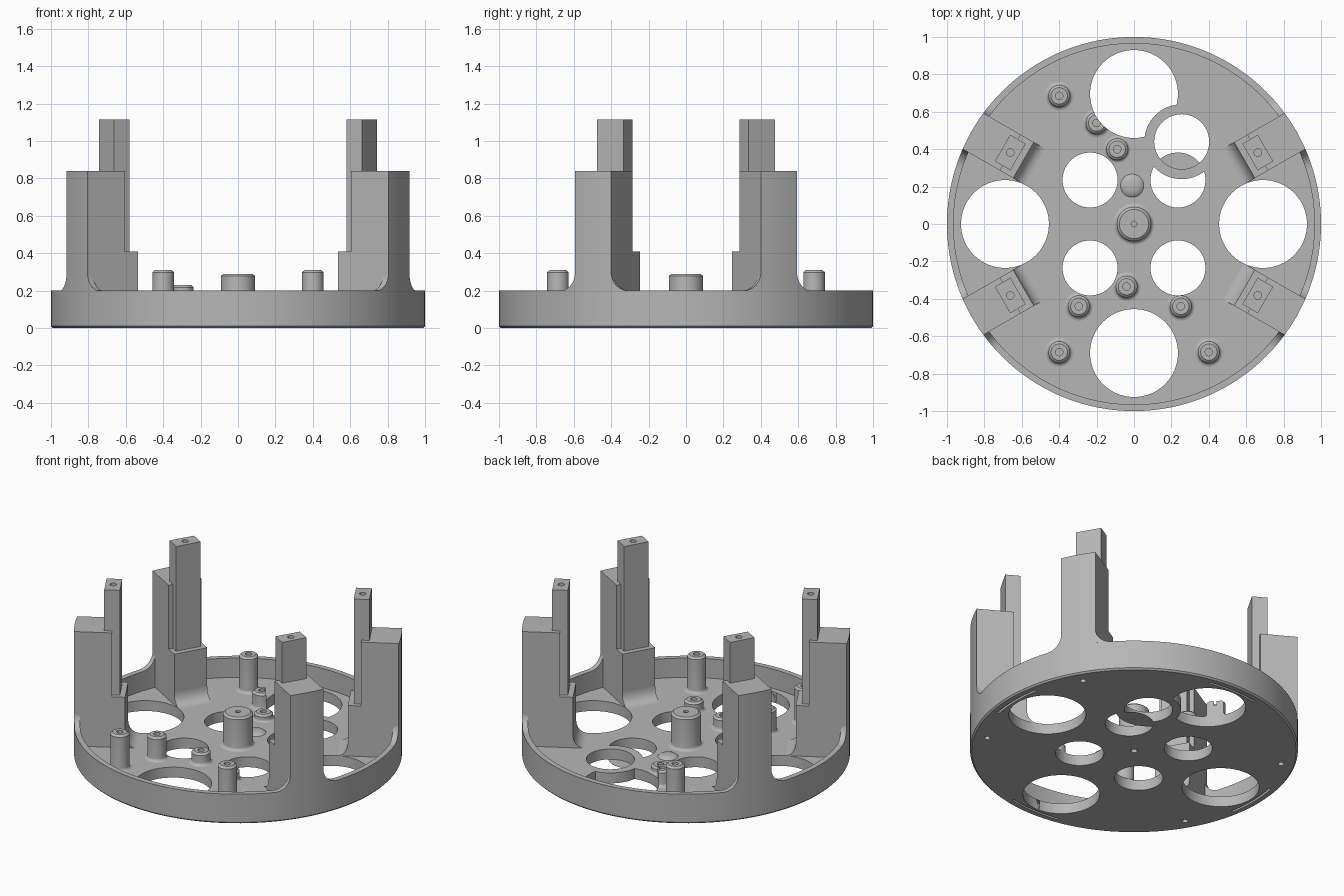
import bpy, bmesh, math
from math import sin, cos, pi, radians
from mathutils import Matrix, Vector

if "Cube" in bpy.data.objects:
    bpy.data.objects.remove(bpy.data.objects["Cube"])

FLOOR, RIM, INNER = 0.07, 0.20, 0.965
HALF = 0.111                     # half width of an arm

grey = bpy.data.materials.new("matte grey")
grey.use_nodes = True
grey.diffuse_color = (0.47, 0.47, 0.47, 1)
grey.node_tree.nodes["Principled BSDF"].inputs["Base Color"].default_value = (0.47, 0.47, 0.47, 1)


def finish(bm, name, loc=(0, 0, 0), turn=0):
    bmesh.ops.remove_doubles(bm, verts=bm.verts, dist=1e-5)
    bmesh.ops.recalc_face_normals(bm, faces=bm.faces)
    bm.transform(Matrix.Translation(loc) @ Matrix.Rotation(turn, 4, 'Z'))
    me = bpy.data.meshes.new(name)
    bm.to_mesh(me)
    bm.free()
    ob = bpy.data.objects.new(name, me)
    me.materials.append(grey)
    bpy.context.collection.objects.link(ob)
    return ob


def smooth(ob):
    bpy.ops.object.select_all(action='DESELECT')
    bpy.context.view_layer.objects.active = ob
    ob.select_set(True)
    bpy.ops.object.shade_smooth_by_angle(angle=radians(30))


def boolean(ob, cutter, operation='DIFFERENCE'):
    mod = ob.modifiers.new("cut", 'BOOLEAN')
    mod.operation, mod.object, mod.solver = operation, cutter, 'EXACT'
    bpy.context.view_layer.objects.active = ob
    bpy.ops.object.modifier_apply(modifier=mod.name)


def lathe(name, profile, loc=(0, 0, 0), seg=40):
    """Turn an (r, z) profile that starts and ends on the axis."""
    bm = bmesh.new()
    rings = [[bm.verts.new((r * cos(2 * pi * i / seg), r * sin(2 * pi * i / seg), z))
              for i in range(seg)] if r else [bm.verts.new((0, 0, z))] for r, z in profile]
    for a, b in zip(rings, rings[1:]):
        for i in range(seg):
            j = (i + 1) % seg
            if len(a) == 1:
                bm.faces.new((a[0], b[i], b[j]))
            elif len(b) == 1:
                bm.faces.new((a[i], a[j], b[0]))
            else:
                bm.faces.new((a[i], a[j], b[j], b[i]))
    return finish(bm, name, loc)


def extrude(bm, points, offset):
    """Solid from a planar outline pushed along an offset."""
    low = [bm.verts.new(p) for p in points]
    high = [bm.verts.new(Vector(p) + Vector(offset)) for p in points]
    bm.faces.new(low)
    bm.faces.new(high[::-1])
    for i in range(len(low)):
        j = (i + 1) % len(low)
        bm.faces.new((low[i], low[j], high[j], high[i]))


def disc(name, x, y, r, z0, z1, seg=64):
    return lathe(name, [(0, z0), (r, z0), (r, z1), (0, z1)], (x, y, 0), seg)


# Dish: floor with a thin raised rim
dish = lathe("dish", [(0, 0), (0.99, 0), (1, 0.01), (1, RIM), (INNER, RIM),
                      (INNER, FLOOR), (0, FLOOR)], seg=160)

# Openings through the floor
openings = [(0.69, 0, 0.235), (-0.69, 0, 0.235), (0, 0.695, 0.235), (0, -0.69, 0.235)]
openings += [(sx * 0.235, sy * 0.235, 0.147) for sx in (1, -1) for sy in (1, -1)]
cutters = [disc("opening_cutter", x, y, r, -0.1, 0.6) for x, y, r in openings]
for c in cutters:
    boolean(dish, c)

# Ring that bridges two of the openings
ring = disc("ring_cutter", 0.255, 0.44, 0.2, 0, FLOOR)
boolean(dish, ring, 'UNION')
ring_hole = disc("ring_hole_cutter", 0.255, 0.44, 0.147, -0.1, 0.3)
boolean(dish, ring_hole)

# Screw holes and shallow arc slots underneath
under = [disc("screw_cutter", 0.91 * cos(a), 0.91 * sin(a), 0.018, -0.1, 0.045, 20)
         for a in map(radians, (30, 150, 210, 330))]
under.append(disc("screw_cutter", 0, 0, 0.02, -0.1, 0.045, 20))
for q in range(4):
    bm = bmesh.new()
    arc = [radians(-11 + 2 * i) for i in range(12)]
    outline = [(0.957 * cos(a), 0.957 * sin(a), -0.05) for a in arc]
    outline += [(0.942 * cos(a), 0.942 * sin(a), -0.05) for a in reversed(arc)]
    extrude(bm, outline, (0, 0, 0.08))
    under.append(finish(bm, "slot_cutter", turn=q * pi / 2))
for c in under:
    boolean(dish, c)
smooth(dish)


# Round posts with a flared foot, chamfered top and pilot hole
def post(name, x, y, top, r=0.058, pin=0.02):
    flare = min(0.02, (top - FLOOR) / 3)
    profile = [(0, 0.05), (r + flare, 0.05)]
    for i in range(6):
        t = pi / 2 * i / 5
        profile.append((r + flare * (1 - sin(t)), FLOOR + flare * (1 - cos(t))))
    profile += [(r, top - 0.012), (r - 0.014, top), (pin, top), (pin, top - 0.03), (0, top - 0.03)]
    ob = lathe(name, profile, (x, y, 0))
    for c, (cx, cy, cr) in zip(cutters, openings):
        if math.hypot(x - cx, y - cy) < cr + r + flare:
            boolean(ob, c)
    smooth(ob)


post("centre_post", 0, 0, 0.29, 0.092, 0.015)
for i, (x, y) in enumerate([(-0.4, 0.685), (-0.4, -0.685), (0.4, -0.685)]):
    post(f"tall_post_{i + 1}", x, y, 0.31)
post("medium_post", -0.295, -0.44, 0.23)
for i, (x, y, h) in enumerate([(-0.2, 0.54, 0.175), (-0.04, -0.335, 0.15),
                               (0.25, -0.44, 0.14), (-0.09, 0.4, 0.115)]):
    post(f"short_post_{i + 1}", x, y, h)
smooth(lathe("floor_boss", [(0, 0.05), (0.062, 0.05), (0.062, FLOOR), (0.05, 0.08),
                            (0.03, 0.086), (0, 0.086)], (-0.01, 0.205, 0)))


# Arms: stepped column with curved foot and flares along the rim
def column(bm, inner, outer, z0, z1):
    a = math.asin(HALF / outer)
    pts = [(inner, -HALF, z0)]
    pts += [(outer * cos(t), outer * sin(t), z0) for t in (a * (i / 4 - 1) for i in range(9))]
    extrude(bm, pts + [(inner, HALF, z0)], (0, 0, z1 - z0))


def rim_flare(bm, side):
    steps, start, size = 10, math.asin(HALF), 0.10
    rows = []
    for i in range(steps + 1):
        t = pi / 2 * i / steps
        a = side * (start + size * (1 - cos(t)))
        z = RIM + size * (1 - sin(t))
        rows.append([bm.verts.new((r * cos(a), r * sin(a), h))
                     for r, h in ((INNER, RIM), (1, RIM), (1, z), (INNER, z))])
    for p, q in zip(rows, rows[1:]):
        for k in range(1, 4):
            n = (k + 1) % 4
            bm.faces.new((p[k], p[n], q[n], q[k]))


for i, angle in enumerate((30, 150, 210, 330)):
    turn = radians(angle)
    bm = bmesh.new()
    column(bm, 0.682, 0.98, 0.05, RIM)
    column(bm, 0.682, 1.0, RIM, 0.41)
    column(bm, 0.763, 1.0, 0.41, 0.84)
    foot = [(0.70, -HALF, 0.06), (0.612, -HALF, 0.06)]
    for k in range(9):
        t = pi / 2 * k / 8
        foot.append((0.612 + 0.07 * sin(t), -HALF, FLOOR + 0.08 * (1 - cos(t))))
    extrude(bm, foot + [(0.70, -HALF, 0.15)], (0, 2 * HALF, 0))
    rim_flare(bm, 1)
    rim_flare(bm, -1)
    smooth(finish(bm, f"arm_{i + 1}", turn=turn))

    # Upright tongue with a screw hole in its top
    bm = bmesh.new()
    extrude(bm, [(u, v, 0.40) for u, v in ((0.716, -0.082), (0.812, -0.082),
                                           (0.812, 0.082), (0.716, 0.082))], (0, 0, 0.715))
    tongue = finish(bm, f"arm_tongue_{i + 1}", turn=turn)
    drill = disc("drill_cutter", 0.764 * cos(turn), 0.764 * sin(turn), 0.02, 1.0, 1.3, 20)
    boolean(tongue, drill)
    smooth(tongue)
    under.append(drill)

# Remove the cutting helpers
for c in cutters + under + [ring, ring_hole]:
    bpy.data.objects.remove(c)
